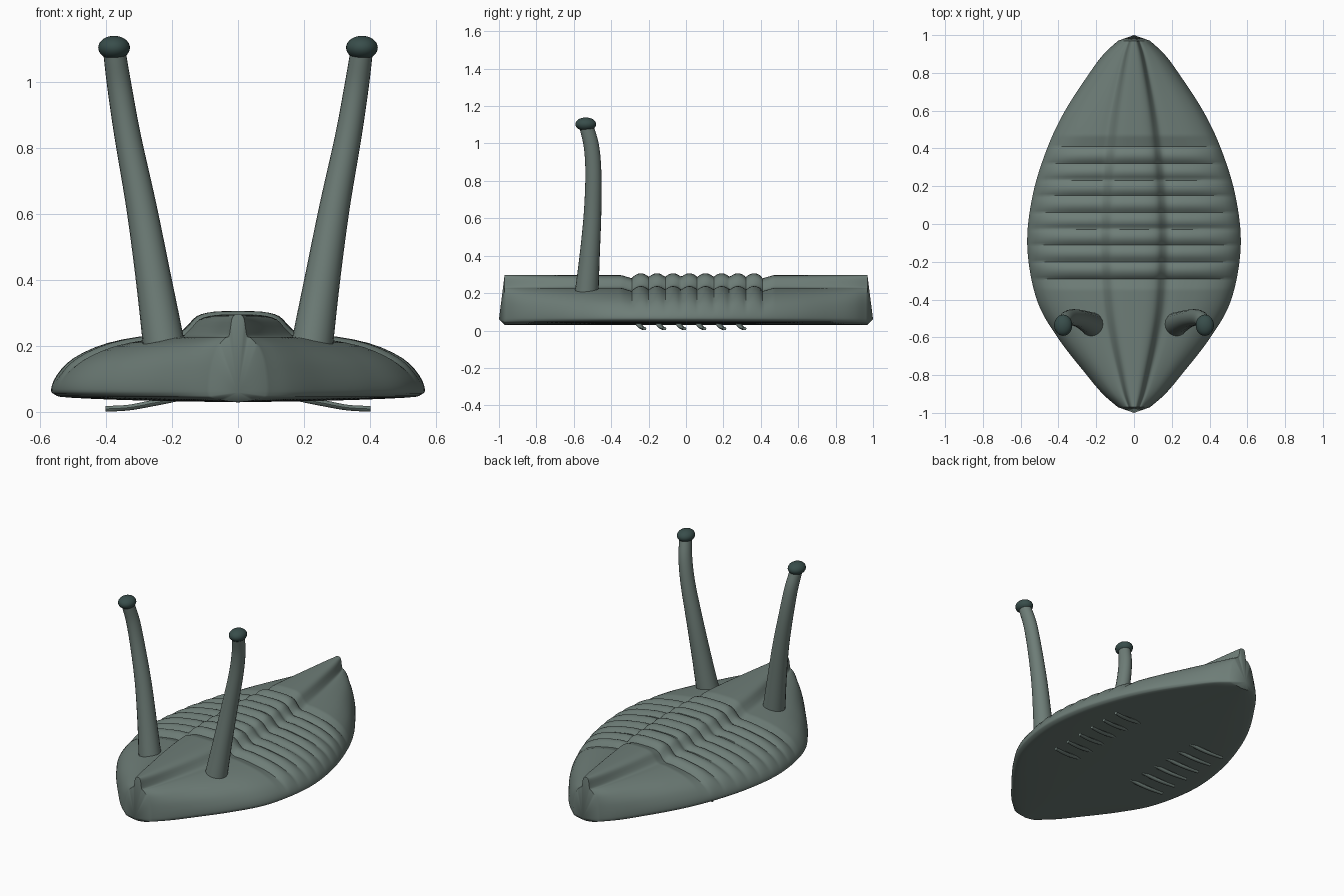
import bpy, bmesh, math
from mathutils import Vector

if "Cube" in bpy.data.objects:
    bpy.data.objects.remove(bpy.data.objects["Cube"])


def material(name, rgb):
    m = bpy.data.materials.new(name)
    m.diffuse_color = (*rgb, 1)
    m.use_nodes = True
    m.node_tree.nodes["Principled BSDF"].inputs["Base Color"].default_value = m.diffuse_color
    return m


SHELL = material("shell", (0.155, 0.205, 0.185))
DARK = material("eye_dark", (0.04, 0.075, 0.07))


def spline(pts, n):
    # Catmull-Rom through the points, n steps per span
    p = [Vector(q) for q in pts]
    p = [2 * p[0] - p[1]] + p + [2 * p[-1] - p[-2]]
    out = []
    for i in range(1, len(p) - 2):
        a, b, c, d = p[i - 1:i + 3]
        for k in range(n):
            t = k / n
            out.append(0.5 * (2 * b + (c - a) * t + (2 * a - 5 * b + 4 * c - d) * t * t
                              + (3 * b - a - 3 * c + d) * t ** 3))
    return out + [p[-2]]


def finish(bm, name, mat, angle=40):
    bmesh.ops.recalc_face_normals(bm, faces=bm.faces[:])
    me = bpy.data.meshes.new(name)
    bm.to_mesh(me)
    bm.free()
    ob = bpy.data.objects.new(name, me)
    bpy.context.collection.objects.link(ob)
    me.materials.append(mat)
    bpy.ops.object.select_all(action='DESELECT')
    ob.select_set(True)
    bpy.context.view_layer.objects.active = ob
    bpy.ops.object.shade_smooth_by_angle(angle=math.radians(angle))
    return ob


def loft(bm, rings, caps=True):
    vs = [[bm.verts.new(p) for p in r] for r in rings]
    n = len(vs[0])
    for a, b in zip(vs, vs[1:]):
        for i in range(n):
            bm.faces.new((a[i], a[(i + 1) % n], b[(i + 1) % n], b[i]))
    if caps:
        bm.faces.new(vs[0])
        bm.faces.new(vs[-1])
    return vs


# Shell: three-lobed cross-section lofted along a leaf-shaped outline
outline = spline([(-0.97, 0.085), (-0.9, 0.165), (-0.8, 0.25), (-0.6, 0.405), (-0.4, 0.515),
                  (-0.12, 0.565), (0.15, 0.537), (0.4, 0.46), (0.6, 0.365), (0.8, 0.235),
                  (0.9, 0.16), (0.97, 0.085)], 8)
half = spline([(0, .296), (.13, .294), (.22, .281), (.275, .25), (.33, .229), (.45, .225), (.7, .2),
               (.88, .158), (.97, .11), (1, .07), (.98, .053), (.9, .044), (.5, .035), (0, .03)], 3)
section = [(p.x, p.y) for p in half] + [(-p.x, p.y) for p in half[-2:0:-1]]


def width(y):
    for a, b in zip(outline, outline[1:]):
        if y <= b.x + 1e-6:
            return a.y + (b.y - a.y) * (y - a.x) / (b.x - a.x)
    return outline[-1].y


def ripple(y):
    # eight rounded segments with a deeper groove at both ends
    s = (y + 0.285) / 0.0865
    if 0 <= s <= 8:
        return 0.021 * abs(math.sin(math.pi * s)) ** 0.8 - 0.011
    d = -s if s < 0 else s - 8
    return -0.018 * (1 - d / 0.7) if d < 0.7 else 0


ys = sorted({round(p.x, 4) for p in outline if p.x < -0.36 or p.x > 0.48}
            | {round(-0.36 + 0.01 * k, 4) for k in range(85)})
rings = []
for y in ys:
    w, d = width(y), ripple(y)
    ring = []
    for u, z in section:
        fade = min(1, max(0, (z - 0.08) / 0.13))
        ring.append((u * w, y, z + d * fade))
    rings.append(ring)
bm = bmesh.new()
vs = loft(bm, rings, caps=False)
for ring, y in ((vs[0], -1), (vs[-1], 1)):
    tip = bm.verts.new((0, y, 0.06))
    for i in range(len(ring)):
        bm.faces.new((ring[i], ring[(i + 1) % len(ring)], tip))
finish(bm, "shell", SHELL)


def tube(name, path, n=20, steps=6):
    # path items: x, y, z, horizontal radius, vertical/other radius
    pts = spline([q[:3] for q in path], steps)
    rad = spline([(q[3], q[4]) for q in path], steps)
    rings = []
    for i, p in enumerate(pts):
        t = (pts[min(i + 1, len(pts) - 1)] - pts[max(i - 1, 0)]).normalized()
        side = Vector((0, 1, 0))
        side = (side - t * side.dot(t)).normalized()
        up = t.cross(side)
        rings.append([p + side * rad[i].x * math.cos(a) + up * rad[i].y * math.sin(a)
                      for a in (2 * math.pi * k / n for k in range(n))])
    bm = bmesh.new()
    loft(bm, rings)
    return finish(bm, name, SHELL)


for s, label in ((-1, "left"), (1, "right")):
    # Eye stalk
    tube(f"eye_stalk_{label}", [(s * .222, -.532, .19, .064, .064), (s * .255, -.515, .4, .054, .054),
                                (s * .292, -.5, .62, .047, .046), (s * .333, -.495, .83, .043, .04),
                                (s * .358, -.505, .98, .041, .037), (s * .374, -.532, 1.09, .038, .034)])
    # Flattened eye bulb
    bm = bmesh.new()
    bmesh.ops.create_uvsphere(bm, u_segments=28, v_segments=16, radius=1)
    for v in bm.verts:
        v.co = (v.co.x * .048 + s * .375, v.co.y * .056 - .536, v.co.z * .036 + 1.103)
    finish(bm, f"eye_{label}", DARK)
    # Row of small legs under the shell
    for k in range(6):
        y = -.24 + .107 * k
        tube(f"leg_{label}_{k + 1}", [(s * .19, y - .02, .041, .012, .010), (s * .26, y - .01, .027, .014, .010),
                                      (s * .33, y + .006, .014, .014, .009), (s * .4, y + .018, .010, .010, .009)],
             n=10, steps=4)
